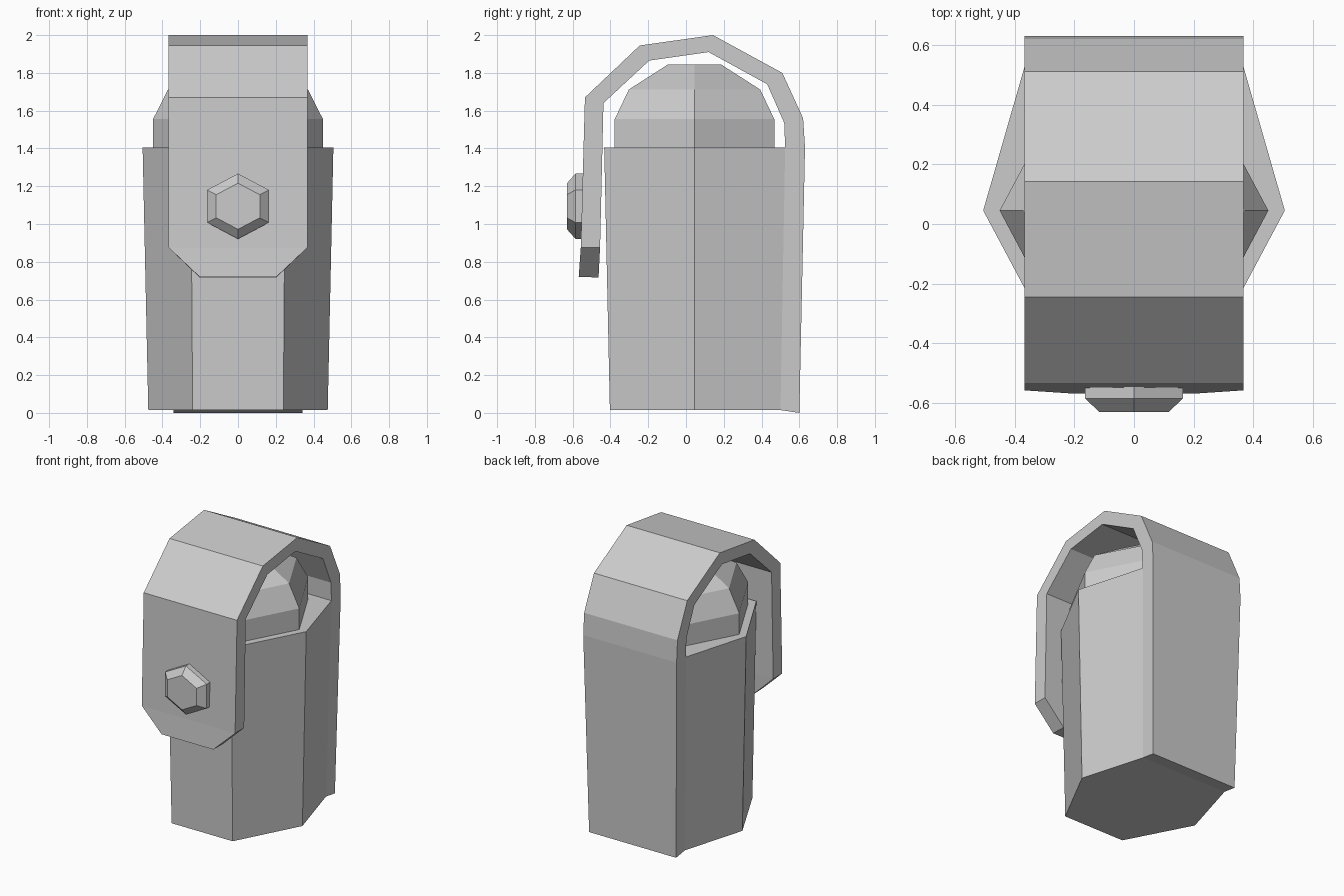
import bpy, bmesh
from math import sin, cos, pi

if "Cube" in bpy.data.objects:
    bpy.data.objects.remove(bpy.data.objects["Cube"])

def make_object(name, rings):
    """Skin a list of equal-length closed rings and cap both ends."""
    bm = bmesh.new()
    loops = [[bm.verts.new(p) for p in ring] for ring in rings]
    for a, b in zip(loops, loops[1:]):
        n = len(a)
        for i in range(n):
            bm.faces.new((a[i], a[(i + 1) % n], b[(i + 1) % n], b[i]))
    bm.faces.new(loops[0])
    bm.faces.new(loops[-1])
    bmesh.ops.recalc_face_normals(bm, faces=bm.faces)
    mesh = bpy.data.meshes.new(name)
    bm.to_mesh(mesh)
    bm.free()
    obj = bpy.data.objects.new(name, mesh)
    bpy.context.collection.objects.link(obj)
    return obj

CY = 0.045  # y of the pouch axis

# Tapered six-sided pouch, widened at the back to meet the strap
def pouch_ring(side, front_x, front_y, back_x, back_y, z):
    return [(side, CY, z), (back_x, back_y, z), (-back_x, back_y, z),
            (-side, CY, z), (-front_x, front_y, z), (front_x, front_y, z)]

make_object("pouch_body", [
    pouch_ring(0.475, 0.24, -0.403, 0.342, 0.50, 0.015),
    pouch_ring(0.505, 0.25, -0.433, 0.367, 0.525, 1.405)])

# Six-sided domed insert rising out of the pouch
def hex_ring(half_y, z):
    rx, ry = half_y * 1.065, half_y / sin(pi / 3)
    return [(rx * cos(i * pi / 3), CY + ry * sin(i * pi / 3), z) for i in range(6)]

make_object("domed_insert", [hex_ring(r, z) for r, z in
            [(0.4225, 1.39), (0.4225, 1.555), (0.3475, 1.712), (0.14, 1.845)]])

# Strap: (outer y, outer z, inner y, inner z, half width), from back foot over to front tip
strap = [(0.60, 0.00, 0.50, 0.015, 0.342),
         (0.63, 1.405, 0.525, 1.405, 0.367),
         (0.62, 1.56, 0.52, 1.535, 0.367),
         (0.51, 1.80, 0.43, 1.74, 0.367),
         (0.143, 2.00, 0.12, 1.91, 0.367),
         (-0.245, 1.945, -0.195, 1.865, 0.367),
         (-0.535, 1.67, -0.437, 1.64, 0.367),
         (-0.557, 0.875, -0.455, 0.875, 0.367),
         (-0.568, 0.72, -0.463, 0.717, 0.203)]
make_object("closing_strap", [
    [(-w, oy, oz), (w, oy, oz), (w, iy, iz), (-w, iy, iz)]
    for oy, oz, iy, iz, w in strap])

# Bevelled hexagonal button on the strap front
def button_ring(r, y):
    return [(1.09 * r * sin(i * pi / 3), y, 1.094 + r * cos(i * pi / 3)) for i in range(6)]

make_object("strap_button", [button_ring(r, y) for r, y in
            [(0.173, -0.545), (0.173, -0.585), (0.122, -0.63)]])
